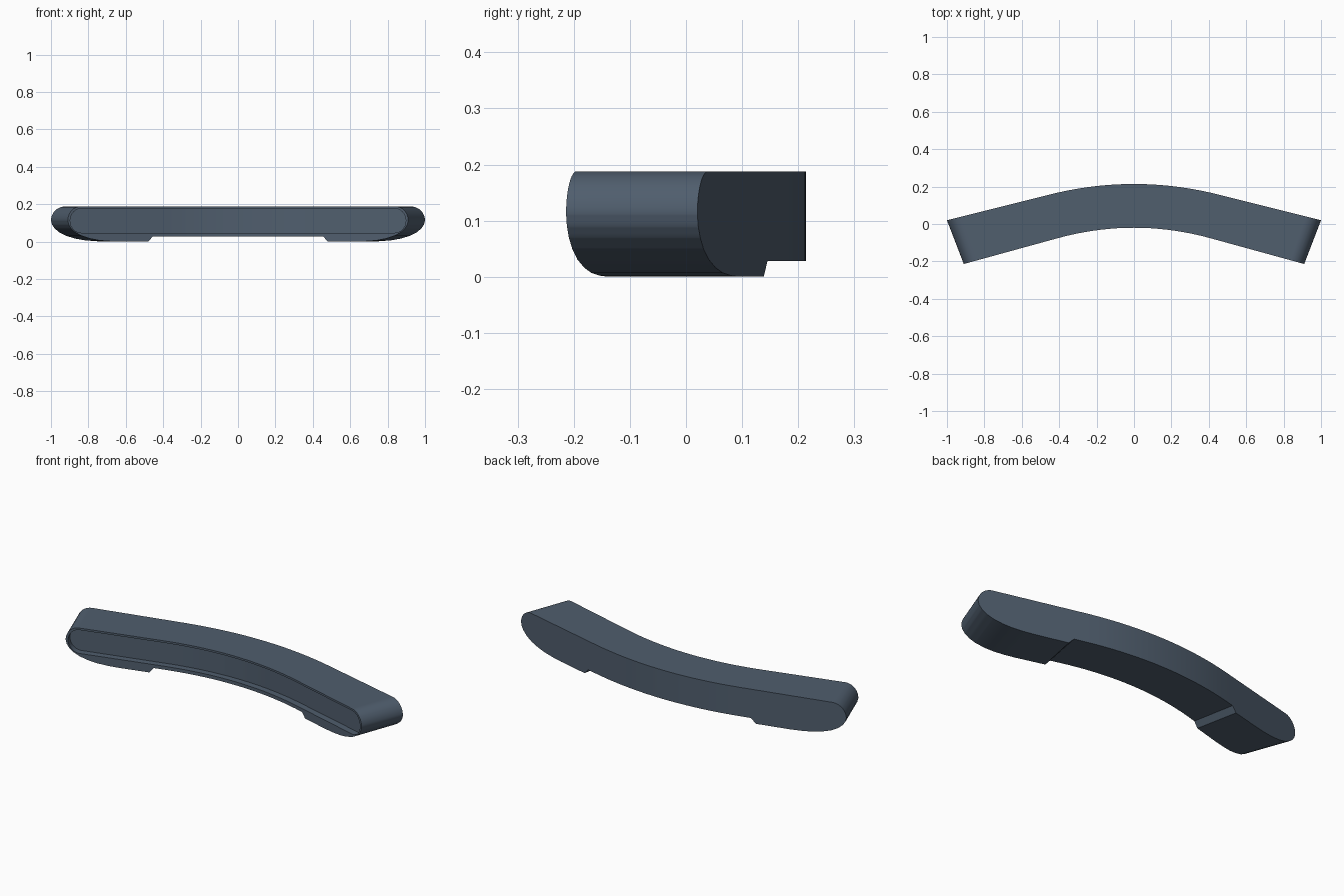
import bpy, bmesh, math

if "Cube" in bpy.data.objects:
    bpy.data.objects.remove(bpy.data.objects["Cube"])

slate = bpy.data.materials.new("slate_blue")
slate.diffuse_color = (0.08, 0.112, 0.155, 1)
slate.use_nodes = True
slate.node_tree.nodes["Principled BSDF"].inputs["Base Color"].default_value = slate.diffuse_color


def plan(u, t):
    """Plan position: u runs along the arc, t from the back (0) to the front (1)."""
    a, k = abs(u), 0.45
    y = 0.214 - (0.125 * a * a / k if a < k else 0.125 * k + 0.25 * (a - k))
    return u * (1 - 0.09 * t), y - 0.234 * t


def interp(points, u):
    for (a, za), (b, zb) in zip(points, points[1:]):
        if u <= b:
            return za + (zb - za) * (u - a) / (b - a)
    return points[-1][1]


def curved_slab(name, top, bottom, t_back, t_front, extra):
    """Slab between two height profiles, bent along the arc."""
    end = top[-1][0]
    half = {round(p[0], 4) for p in top + bottom}
    half |= {round(0.05 * i, 4) for i in range(18) if 0.05 * i < end} | set(extra)
    us = sorted({-u for u in half} | half)
    bm = bmesh.new()
    rings = []
    for u in us:
        zt, zb = interp(top, abs(u)), interp(bottom, abs(u))
        rings.append([bm.verts.new((*plan(u, t), z)) for t, z in
                      ((t_back, zb), (t_front, zb), (t_front, zt), (t_back, zt))])
    for a, b in zip(rings, rings[1:]):
        for i in range(4):
            j = (i + 1) % 4
            bm.faces.new((a[i], a[j], b[j], b[i]))
    # close the tips where top and bottom meet
    bmesh.ops.remove_doubles(bm, verts=bm.verts, dist=1e-5)
    bmesh.ops.recalc_face_normals(bm, faces=bm.faces)
    me = bpy.data.meshes.new(name)
    bm.to_mesh(me)
    bm.free()
    me.materials.append(slate)
    ob = bpy.data.objects.new(name, me)
    bpy.context.collection.objects.link(ob)
    return ob


def round_end(end, mid, radius, sign, n=10):
    """Quarter-round profile reaching its tip at u = end."""
    pts = [(0.0, mid + sign * radius)]
    for i in range(n + 1):
        a = math.pi / 2 * i / n
        pts.append((end - radius + radius * math.sin(a),
                    mid + sign * radius * math.cos(a)))
    return pts


# Curved body with rounded ends and two low feet
body_top = round_end(1.0, 0.112, 0.076, 1)
body_bottom = [(0, 0.028), (0.5, 0.028), (0.527, 0), (0.70, 0), (0.76, 0.002),
               (0.82, 0.007), (0.87, 0.016), (0.92, 0.031), (0.955, 0.049),
               (0.98, 0.07), (0.994, 0.09), (1.0, 0.112)]
body = curved_slab("curved_body", body_top, body_bottom, 0, 1, [])

# Recessed front panel with a thin rim
cutter = curved_slab("panel_cutter", round_end(0.986, 0.112, 0.065, 1),
                     round_end(0.986, 0.112, 0.065, -1), 0.85, 1.1, [])
cutter.hide_render = True
mod = body.modifiers.new("front_recess", 'BOOLEAN')
mod.operation = 'DIFFERENCE'
mod.solver = 'EXACT'
mod.object = cutter
bpy.context.view_layer.objects.active = body
bpy.ops.object.select_all(action='DESELECT')
body.select_set(True)
bpy.ops.object.modifier_apply(modifier=mod.name)
bpy.data.objects.remove(cutter)
bpy.ops.object.shade_smooth_by_angle(angle=math.radians(30))
